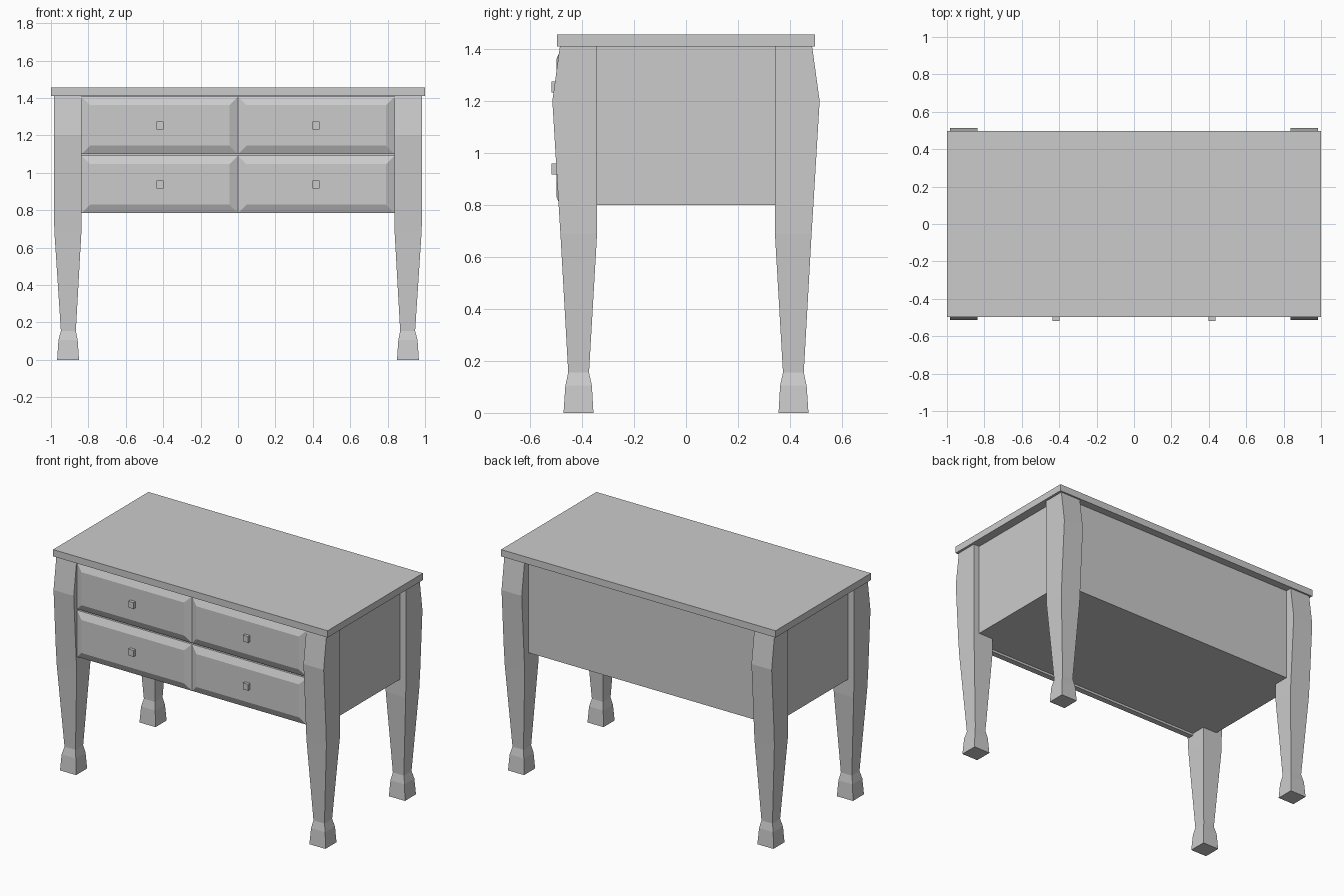
import bpy, bmesh

if "Cube" in bpy.data.objects:
    bpy.data.objects.remove(bpy.data.objects["Cube"])


def loft(name, rings):
    """Stack four-cornered rings into a closed solid."""
    bm = bmesh.new()
    loops = [[bm.verts.new(p) for p in ring] for ring in rings]
    for a, b in zip(loops, loops[1:]):
        for i in range(4):
            j = (i + 1) % 4
            bm.faces.new((a[i], a[j], b[j], b[i]))
    bm.faces.new(loops[0][::-1])
    bm.faces.new(loops[-1])
    bmesh.ops.recalc_face_normals(bm, faces=bm.faces)
    mesh = bpy.data.meshes.new(name)
    bm.to_mesh(mesh)
    bm.free()
    obj = bpy.data.objects.new(name, mesh)
    bpy.context.collection.objects.link(obj)
    return obj


def flat_ring(x0, x1, y0, y1, z):
    return [(x0, y0, z), (x1, y0, z), (x1, y1, z), (x0, y1, z)]


def front_ring(x0, x1, z0, z1, y):
    return [(x0, y, z0), (x1, y, z0), (x1, y, z1), (x0, y, z1)]


def box(name, x0, x1, y0, y1, z0, z1):
    return loft(name, [flat_ring(x0, x1, y0, y1, z) for z in (z0, z1)])


def mirror(obj, y=False):
    mod = obj.modifiers.new("mirror", 'MIRROR')
    mod.use_axis = (True, y, False)
    mod.use_mirror_merge = False


# Table top and cabinet body
box("table_top", -1, 1, -0.496, 0.496, 1.41, 1.455)
box("cabinet_body", -0.942, 0.942, -0.445, 0.445, 0.80, 1.41)

# Tapered legs: z, inner x, outer x, inner y, outer y
profile = [
    (0.0, 0.85, 0.967, 0.356, 0.471),
    (0.105, 0.857, 0.96, 0.362, 0.464),
    (0.155, 0.867, 0.947, 0.373, 0.453),
    (0.69, 0.837, 0.982, 0.342, 0.483),
    (0.80, 0.837, 0.984, 0.342, 0.490),
    (1.20, 0.837, 0.984, 0.342, 0.514),
    (1.41, 0.837, 0.984, 0.342, 0.485),
]
legs = loft("legs", [flat_ring(xi, xo, yi, yo, z) for z, xi, xo, yi, yo in profile])
mirror(legs, y=True)

# Drawers with chamfered fronts, and their square knobs
b = 0.045
for row, z0, z1 in (("upper", 1.10, 1.407), ("lower", 0.785, 1.092)):
    drawer = loft(row + "_drawers", [
        front_ring(0, 0.837, z0, z1, -0.44),
        front_ring(0, 0.837, z0, z1, -0.478),
        front_ring(b, 0.837 - b, z0 + b, z1 - b, -0.498)])
    mirror(drawer)
    zc = (z0 + z1) / 2
    knob = box(row + "_knobs", 0.399, 0.436, -0.518, -0.49, zc - 0.021, zc + 0.021)
    mirror(knob)
